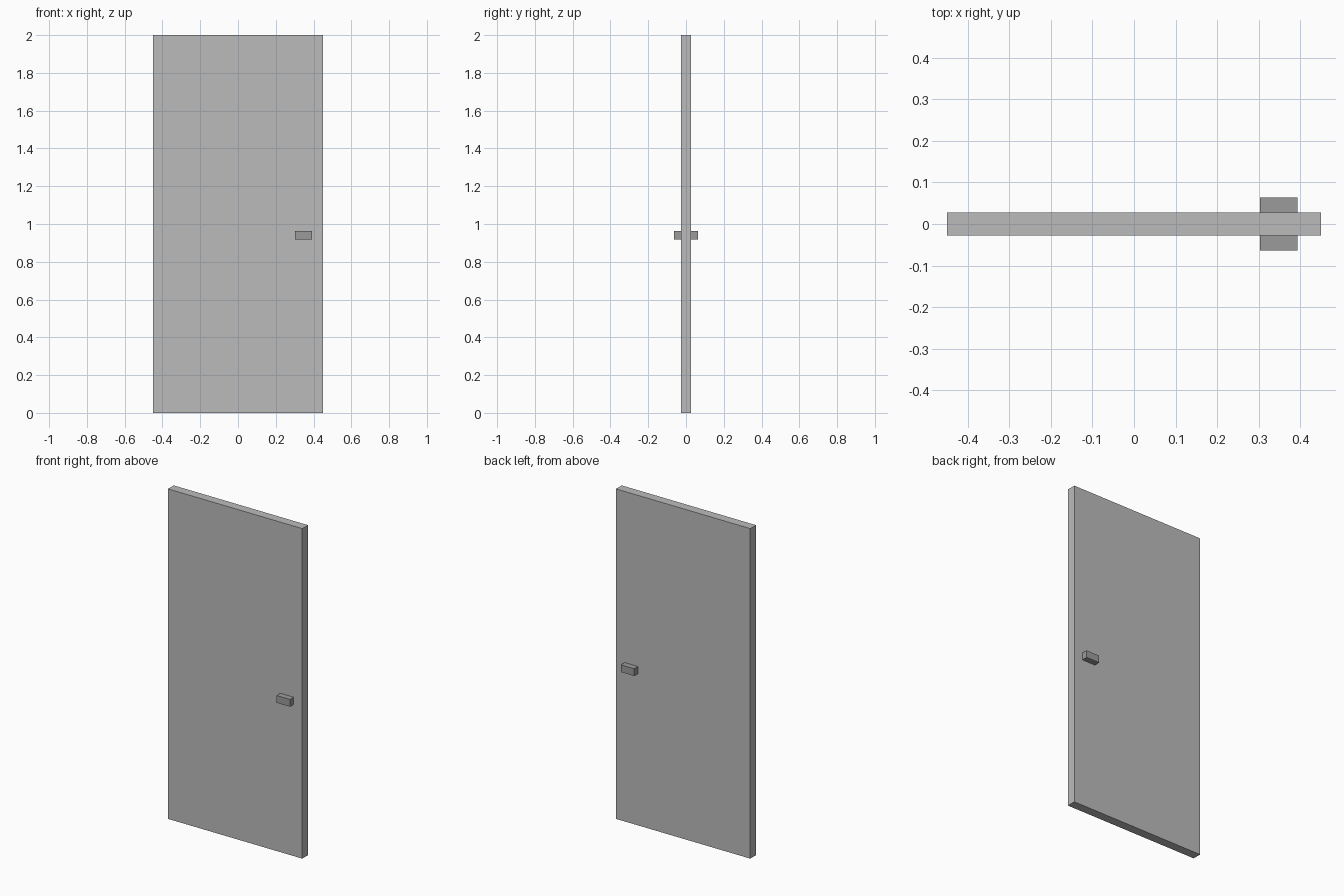
import bpy

if "Cube" in bpy.data.objects:
    bpy.data.objects.remove(bpy.data.objects["Cube"])


def material(name, grey):
    mat = bpy.data.materials.new(name)
    mat.diffuse_color = (grey, grey, grey, 1)
    mat.use_nodes = True
    mat.node_tree.nodes["Principled BSDF"].inputs["Base Color"].default_value = mat.diffuse_color
    return mat


def box(name, lo, hi, mat):
    """Axis-aligned box between two opposite corners."""
    centre = [(a + b) / 2 for a, b in zip(lo, hi)]
    bpy.ops.mesh.primitive_cube_add(size=1, location=centre)
    ob = bpy.context.object
    ob.name = name
    ob.scale = [b - a for a, b in zip(lo, hi)]
    bpy.ops.object.transform_apply(location=False, rotation=False, scale=True)
    ob.data.materials.append(mat)
    return ob


panel_grey = material("panel_grey", 0.5)
handle_grey = material("handle_grey", 0.33)

HALF_THICK = 0.0275   # half the panel thickness
HANDLE_REACH = 0.0635  # how far the handles reach from the centre plane

# Door panel
box("door_panel", (-0.45, -HALF_THICK, 0), (0.45, HALF_THICK, 2), panel_grey)

# Handle blocks on both faces
for name, side in (("front_handle", -1), ("back_handle", 1)):
    y0, y1 = sorted((side * HALF_THICK, side * HANDLE_REACH))
    box(name, (0.303, y0, 0.919), (0.393, y1, 0.963), handle_grey)
